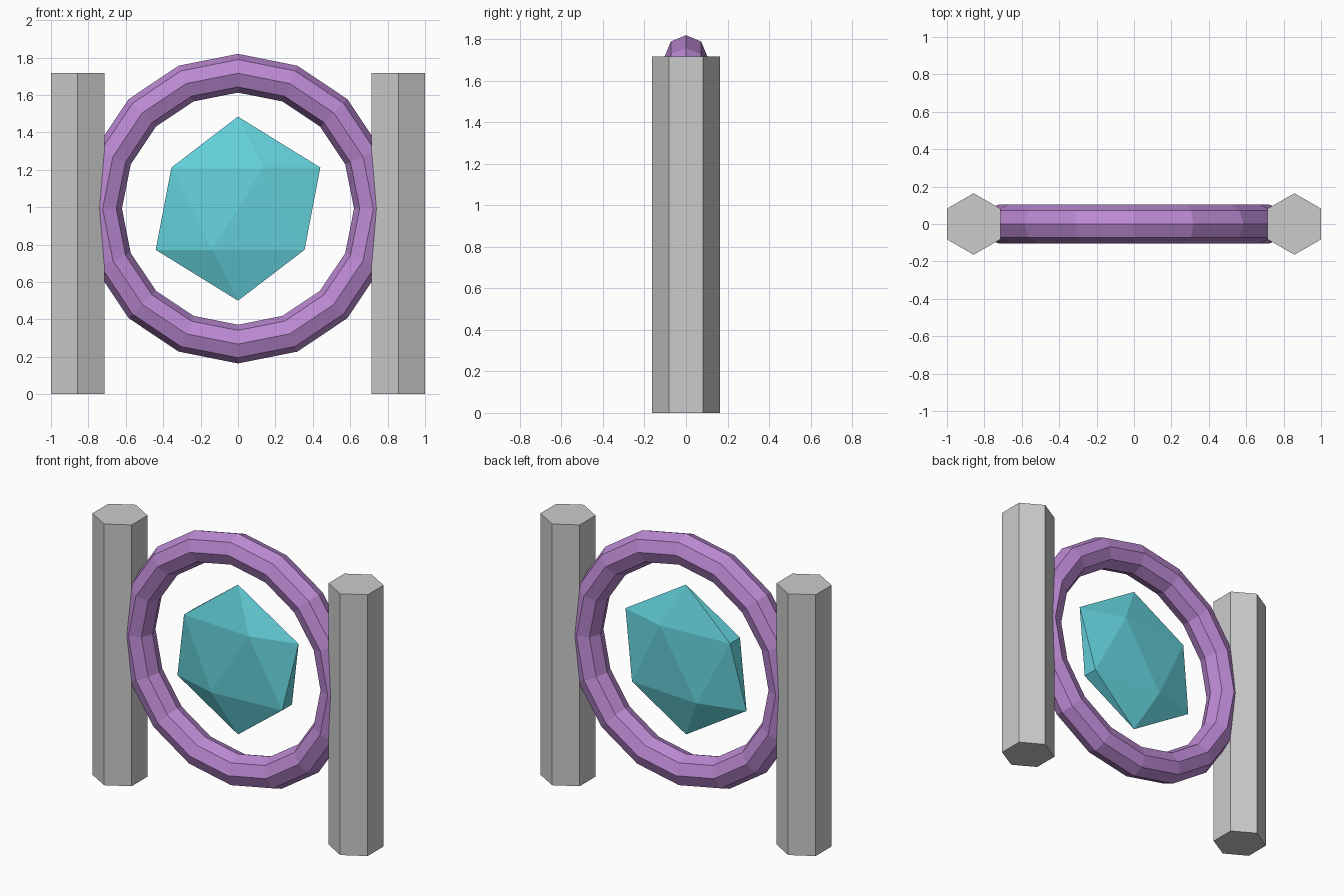
import bpy, math

if "Cube" in bpy.data.objects:
    bpy.data.objects.remove(bpy.data.objects["Cube"])


def paint(obj, name, color):
    mat = bpy.data.materials.new(name)
    mat.diffuse_color = color
    mat.use_nodes = True
    mat.node_tree.nodes["Principled BSDF"].inputs["Base Color"].default_value = mat.diffuse_color
    obj.data.materials.append(mat)


CENTER = (0, 0, 0.992)

# Two hexagonal pillars
for side, x in (("left", -0.8575), ("right", 0.8575)):
    bpy.ops.mesh.primitive_cylinder_add(vertices=6, radius=0.1645, depth=1.716,
                                        location=(x, 0, 0.858))
    bpy.context.object.name = side + "_pillar"

# Faceted ring standing upright between the pillars
bpy.ops.mesh.primitive_torus_add(major_segments=16, minor_segments=8,
                                 major_radius=0.724, minor_radius=0.1035,
                                 location=CENTER, rotation=(math.pi / 2, 0, 0))
ring = bpy.context.object
ring.name = "ring"
for poly in ring.data.polygons:
    poly.use_smooth = False
paint(ring, "purple", (0.5, 0.25, 0.65, 1))

# Flattened icosahedron floating in the ring
bpy.ops.mesh.primitive_ico_sphere_add(subdivisions=1, radius=0.492, location=CENTER)
gem = bpy.context.object
gem.name = "crystal"
gem.scale = (1, 0.2, 1)
paint(gem, "turquoise", (0.13, 0.65, 0.72, 1))
